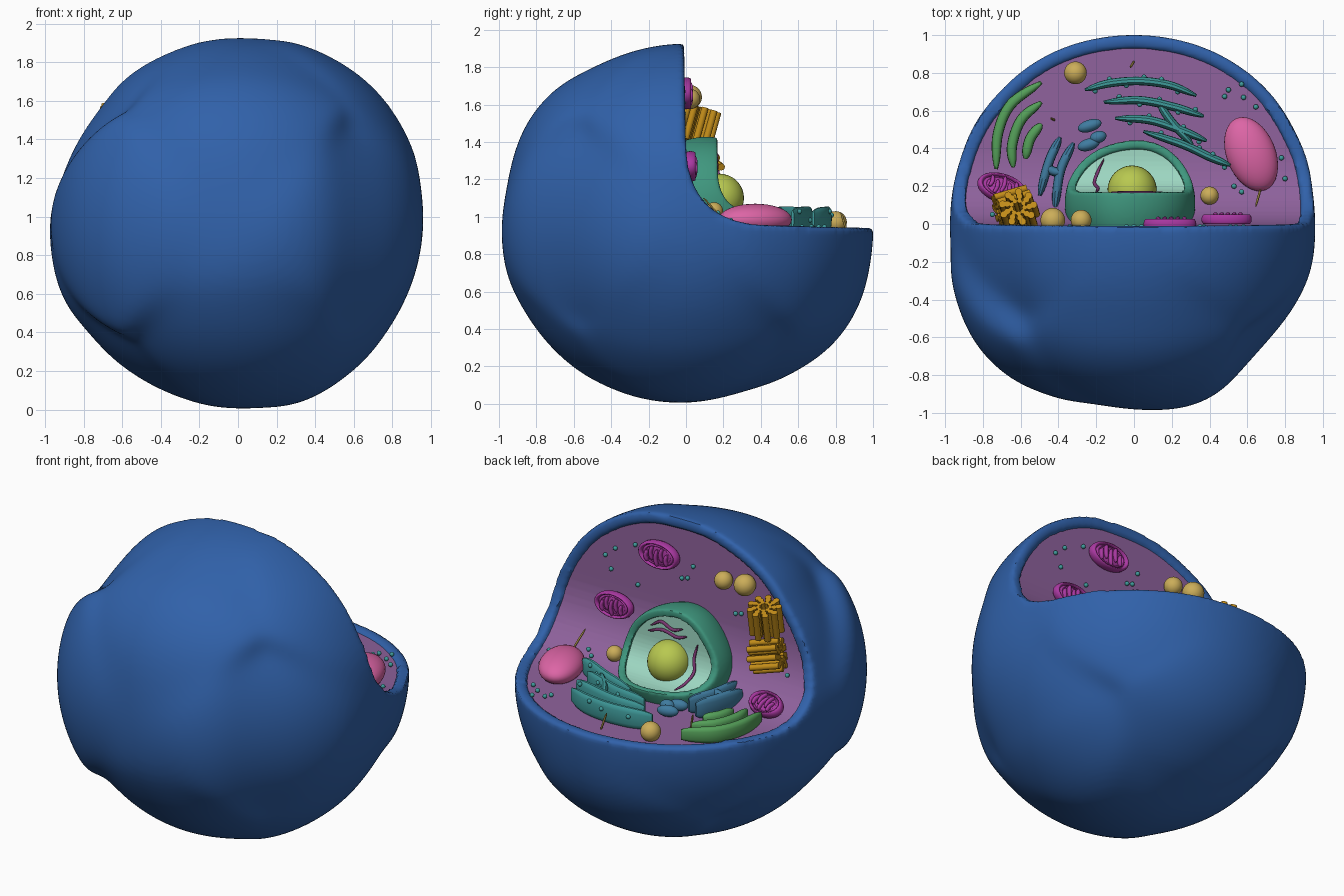
import bpy, bmesh, math, random
from mathutils import Vector, Matrix, Euler

if "Cube" in bpy.data.objects:
    bpy.data.objects.remove(bpy.data.objects["Cube"])

random.seed(4)
V = Vector


def material(name, *rgb):
    m = bpy.data.materials.new(name)
    m.diffuse_color = (*rgb, 1)
    m.use_nodes = True
    m.node_tree.nodes["Principled BSDF"].inputs["Base Color"].default_value = m.diffuse_color
    return m


BLUE = material("membrane blue", .03, .12, .4)
PURPLE = material("cytoplasm purple", .27, .12, .33)
GREEN = material("nucleus green", .05, .31, .21)
PALE = material("pale green", .34, .68, .54)
LIME = material("lime", .48, .58, .08)
YELLOW = material("yellow", .6, .42, .1)
PINK = material("pink", .72, .13, .38)
LEAF = material("leaf green", .09, .35, .1)
TEAL = material("teal", .05, .33, .33)
STEEL = material("steel blue", .05, .2, .35)
ORANGE = material("orange", .55, .27, .01)
MAGENTA = material("magenta", .4, .04, .36)
PLUM = material("plum", .2, .04, .17)
BROWN = material("brown", .3, .22, .05)


def make(name, bm, mat=None):
    bmesh.ops.recalc_face_normals(bm, faces=bm.faces[:])
    me = bpy.data.meshes.new(name)
    bm.to_mesh(me)
    bm.free()
    ob = bpy.data.objects.new(name, me)
    bpy.context.collection.objects.link(ob)
    return finish(ob, mat) if mat else ob


def finish(ob, mat):
    ob.data.materials.clear()
    ob.data.materials.append(mat)
    ob.data.shade_smooth()
    ob.data.set_sharp_from_angle(angle=math.radians(45))
    return ob


def bake(ob):
    dg = bpy.context.evaluated_depsgraph_get()
    me = bpy.data.meshes.new_from_object(ob.evaluated_get(dg))
    ob.modifiers.clear()
    ob.data = me


def boolean(ob, cutter, op):
    m = ob.modifiers.new("cut", 'BOOLEAN')
    m.operation, m.object, m.solver = op, cutter, 'EXACT'
    bake(ob)
    bpy.data.objects.remove(cutter)


def blob(name, radius, centre):
    bm = bmesh.new()
    bmesh.ops.create_icosphere(bm, subdivisions=6, radius=1)
    for v in bm.verts:
        d = v.co.normalized()
        v.co = V(centre) + d * radius(d)
    return make(name, bm)


def notch(profile, d):
    # corner-shaped cutter with a curved inside corner, pushed d deeper
    (y0, z0), (y1, z1) = profile
    pts = [(y0 - .02, 2.5)]
    for i in range(17):
        t = i / 16
        pts.append((y0 + (y1 - y0) * t * t, z1 + (z0 - z1) * (1 - t) ** 2))
    pts += [(1.3, z1 - .022), (1.3, 2.5)]
    bm = bmesh.new()
    f = bm.faces.new([bm.verts.new((-1.5, y - d, z - d)) for y, z in pts])
    r = bmesh.ops.extrude_face_region(bm, geom=[f])
    bmesh.ops.translate(bm, vec=(3, 0, 0), verts=[g for g in r["geom"] if isinstance(g, bmesh.types.BMVert)])
    return make("notch_cutter", bm)


def cutaway(names, radius, centre, profile, wall, lip, voxel, mats):
    # rounded outer skin with a shallow pocket, and a lining lying in it
    inner = lambda d: radius(d) - wall
    skin = blob(names[0], radius, centre)
    boolean(skin, notch(profile, 0), 'DIFFERENCE')
    pocket = blob("pocket_cutter", inner, centre)
    boolean(pocket, notch(profile, lip * 2.3), 'INTERSECT')
    boolean(skin, pocket, 'DIFFERENCE')
    m = skin.modifiers.new("remesh", 'REMESH')
    m.mode, m.voxel_size = 'VOXEL', voxel
    m = skin.modifiers.new("soften", 'SMOOTH')
    m.factor, m.iterations = .5, 4
    bake(skin)
    finish(skin, mats[0])
    lining = blob(names[1], lambda d: radius(d) - wall + .006, centre)
    boolean(lining, notch(profile, lip), 'DIFFERENCE')
    finish(lining, mats[1])


# cell body: lumpy radius blended from its three outlines
FRONT = [(0, .965), (-.51, .81), (-.77, .52), (-.885, .31), (-.97, -.07), (-.93, -.33), (-.72, -.62), (-.41, -.85),
         (0, -.955), (.37, -.91), (.575, -.77), (.83, -.46), (.94, -.15), (.955, .11), (.886, .44), (.68, .73), (.42, .895)]
SIDE = [(-.46, .85), (-.727, .70), (-.89, .48), (-.95, .297), (-.936, .19), (-.995, -.024), (-.98, -.21), (-.85, -.48),
        (-.62, -.75), (-.35, -.896), (.235, -.91), (.556, -.79), (.77, -.67), (.93, -.425), (.995, -.13)]
TOP = [(0, 1), (-.45, .9), (-.79, .61), (-.95, .24), (-.926, -.4), (-.87, -.61), (-.71, -.77), (-.4, -.93), (-.1, -.937),
       (.24, -.99), (.42, -.915), (.61, -.71), (.82, -.45), (.926, -.32), (.87, .45), (.71, .71), (.45, .9)]
CONTROL = [V((a, 0, b)) for a, b in FRONT] + [V((0, a, b)) for a, b in SIDE] + [V((a, b, 0)) for a, b in TOP]
CONTROL = [(p.normalized(), p.length) for p in CONTROL]


def cell_radius(d):
    ws = rs = 0
    for n, r in CONTROL:
        w = math.exp(40 * (n.dot(d) - 1))
        ws += w
        rs += w * r
    return rs / ws


cutaway(("cell_membrane", "cytoplasm"), cell_radius, (0, 0, .96), ((0, 1.4), (.45, .955)), .07, .02, .019, (BLUE, PURPLE))
cutaway(("nuclear_envelope", "nucleoplasm"), lambda d: .345 + .008 * math.sin(4 * d.x + 3 * d.z), (-.015, .11, 1.08),
        ((.17, 1.25), (.4, 1.02)), .045, .015, .011, (GREEN, PALE))


def ball(name, loc, scale, mat, rot=(0, 0, 0)):
    bm = bmesh.new()
    m = Matrix.LocRotScale(V(loc), Euler(rot), V(scale))
    bmesh.ops.create_uvsphere(bm, u_segments=32, v_segments=18, radius=1, matrix=m)
    return make(name, bm, mat)


def smooth_path(pts, n=7):
    p = [V(q) for q in pts]
    p = [2 * p[0] - p[1]] + p + [2 * p[-1] - p[-2]]
    out = []
    for a, b, c, d in zip(p, p[1:], p[2:], p[3:]):
        for i in range(n):
            t = i / n
            out.append(.5 * (2 * b + (c - a) * t + (2 * a - 5 * b + 4 * c - d) * t * t + (3 * b - a - 3 * c + d) * t ** 3))
    return out + [p[-2]]


def loft(name, pts, w, h, mat, up=(0, 0, 1)):
    # rounded strip swept along a path and tapering at both ends
    path, up, bm, rings = smooth_path(pts), V(up), bmesh.new(), []
    for i, c in enumerate(path):
        tan = path[min(i + 1, len(path) - 1)] - path[max(i - 1, 0)]
        side = tan.cross(up).normalized()
        t = min(.985, max(.015, i / (len(path) - 1)))
        f = math.sqrt(1 - (2 * t - 1) ** 4)
        ring = []
        for k in range(14):
            a = math.tau * k / 14
            x, y = [math.copysign(abs(s) ** .7, s) for s in (math.cos(a), math.sin(a))]
            ring.append(bm.verts.new(c + side * x * w * f / 2 + up * y * h * (.5 + .5 * f) / 2))
        rings.append(ring)
    for r, s in zip(rings, rings[1:]):
        for k in range(14):
            bm.faces.new((r[k], r[k - 1], s[k - 1], s[k]))
    bm.faces.new(rings[0])
    bm.faces.new(rings[-1])
    return make(name, bm, mat)


def sheets(name, paths, w, z, h, mat):
    for i, p in enumerate(paths):
        loft(f"{name}_{i + 1}", [(x, y, z) for x, y in p], w, h, mat)


# nucleolus and chromatin threads
ball("nucleolus", (-.01, .18, 1.1), (.13,) * 3, LIME)
THREADS = [[(.13, .165, 1.29), (.06, .165, 1.33), (-.02, .165, 1.30), (-.09, .165, 1.32)],
           [(.15, .165, 1.25), (.05, .165, 1.28), (-.05, .165, 1.26), (-.12, .165, 1.28)],
           [(-.2, .17, 1.25), (-.19, .19, 1.17), (-.21, .22, 1.1), (-.19, .28, 1.045), (-.16, .34, 1.02)]]
for i, p in enumerate(THREADS):
    loft(f"chromatin_{i + 1}", p, .018, .018, PLUM, up=(0, 1, 0))

# endoplasmic reticulum and golgi stacks
ROUGH = [[(-.26, .71), (-.13, .745), (.03, .757), (.19, .735), (.33, .68)],
         [(-.16, .645), (.03, .655), (.21, .62), (.37, .57)],
         [(-.1, .56), (.08, .55), (.24, .5), (.385, .44)],
         [(.05, .49), (.26, .42), (.4, .355), (.51, .31)],
         [(.13, .64), (.2, .54), (.31, .42)]]
sheets("rough_reticulum", ROUGH, .045, .99, .13, TEAL)
sheets("smooth_reticulum", [[(-.39, .46), (-.45, .33), (-.5, .15)], [(-.32, .43), (-.39, .28), (-.42, .07)],
                            [(-.47, .31), (-.43, .28), (-.37, .27)]], .05, 1.0, .13, STEEL)
for i, (x, y, s) in enumerate([(-.235, .52, .065), (-.19, .46, .045), (-.24, .42, .06)]):
    ball(f"transport_vesicle_{i + 1}", (x, y, .975), (s, .032, .035), STEEL, (0, 0, .3))
sheets("golgi_fold", [[(-.49, .75), (-.65, .635), (-.72, .48), (-.73, .29)],
                      [(-.49, .645), (-.595, .555), (-.645, .42), (-.64, .3)],
                      [(-.49, .53), (-.55, .45), (-.575, .345)]], .055, .98, .1, LEAF)

# large vacuole and oil droplets
ball("vacuole", (.62, .37, .985), (.13, .205, .085), PINK, (0, 0, .38))
for i, (x, y, z, r) in enumerate([(-.31, .8, .97, .06), (.4, .15, 1.03, .048), (-.28, .02, 1.63, .055), (-.43, .02, 1.64, .065)]):
    ball(f"oil_droplet_{i + 1}", (x, y, z), (r, r, r), YELLOW)


def mitochondrion(name, loc, rot, s=1):
    m = Matrix.LocRotScale(V(loc), Euler(rot), V((s, s, s)))
    ball(name + "_bed", loc, (.115 * s, .068 * s, .02 * s), MAGENTA, rot)
    for j, k in enumerate((1, .78)):
        bpy.ops.mesh.primitive_torus_add(major_radius=1, minor_radius=.13, major_segments=40, minor_segments=10)
        rim = bpy.context.object
        rim.name = f"{name}_rim_{j + 1}"
        rim.matrix_world = m @ Matrix.Diagonal((.118 * k, .072 * k, .2 * (1 - .3 * j), 1))
        finish(rim, MAGENTA)
    for j in range(5):
        x = (j - 2) * .033
        y = .05 - abs(j - 2) * .008
        e = .012 * (-1) ** j
        loft(f"{name}_fold_{j + 1}", [m @ V((x, -y + e, .018)), m @ V((x + .008, e, .022)), m @ V((x, y + e, .018))],
             .022 * s, .03 * s, MAGENTA, up=m.to_3x3().normalized() @ V((0, 0, 1)))


WALL = (-math.pi / 2, 0, 0)
mitochondrion("upper_mitochondrion", (.19, .0, 1.66), WALL, 1.05)
mitochondrion("middle_mitochondrion", (.49, .025, 1.27), WALL)
mitochondrion("floor_mitochondrion", (-.7, .19, 1.015), (-.55, 0, -.3))


def centriole(name, a, b):
    # nine blades of three tubes around a hub
    a, b = V(a), V(b)
    rot = (b - a).to_track_quat('Z', 'Y').to_matrix().to_4x4()
    base = Matrix.Translation((a + b) / 2) @ rot
    bm = bmesh.new()
    tubes = [(.036, 0, .012)]
    for k in range(9):
        t = math.tau * k / 9
        tubes += [(.036, t, .013), (.06, t + .1, .017), (.084, t + .2, .019)]
    for r, t, s in tubes:
        bmesh.ops.create_cone(bm, cap_ends=True, segments=12, radius1=s, radius2=s, depth=(b - a).length,
                              matrix=base @ Matrix.Translation((r * math.cos(t), r * math.sin(t), 0)))
    make(name, bm, ORANGE)


centriole("upright_centriole", (-.6, .04, 1.4), (-.615, .09, 1.58))
centriole("lying_centriole", (-.72, .06, 1.29), (-.55, .11, 1.25))

# ribosomes on the wall, on the floor and along the rough reticulum
DOTS = [(x, -.015, z) for x, z in [(.51, 1.61), (.37, 1.67), (.58, 1.55), (-.04, 1.64), (.04, 1.545), (0, 1.556), (.35, 1.42),
        (.54, 1.47), (-.46, 1.48), (-.34, 1.42), (-.38, 1.43), (-.65, 1.45)]] + [(-.75, .05, 1.16)]
DOTS += [(x, y, .945) for x, y in [(.5, .71), (.57, .74), (.48, .675), (.645, .62), (.58, .67), (.78, .35)]]
DOTS += [(.53, .2, 1.0), (.8, .24, .98), (.57, .17, 1.02)]
for p in ROUGH[:4]:
    for q in smooth_path([(x, y, .99) for x, y in p])[3:-2:4]:
        DOTS.append((q.x, q.y + random.choice((-.022, .022)), random.uniform(.965, 1.045)))
bm = bmesh.new()
for d in DOTS:
    bmesh.ops.create_icosphere(bm, subdivisions=2, radius=.014, matrix=Matrix.Translation(d))
make("ribosomes", bm, TEAL)

# short filaments
for i, (a, b) in enumerate([((.67, .185, 1.0), (.645, .095, 1.1)), ((0, .86, .92), (-.02, .83, 1.02)), ((-.42, .55, .92), (-.44, .56, 1.02))]):
    a, b = V(a), V(b)
    loft(f"filament_{i + 1}", [a, (a + b) / 2, b], .012, .012, BROWN, up=(0, 1, 0))
